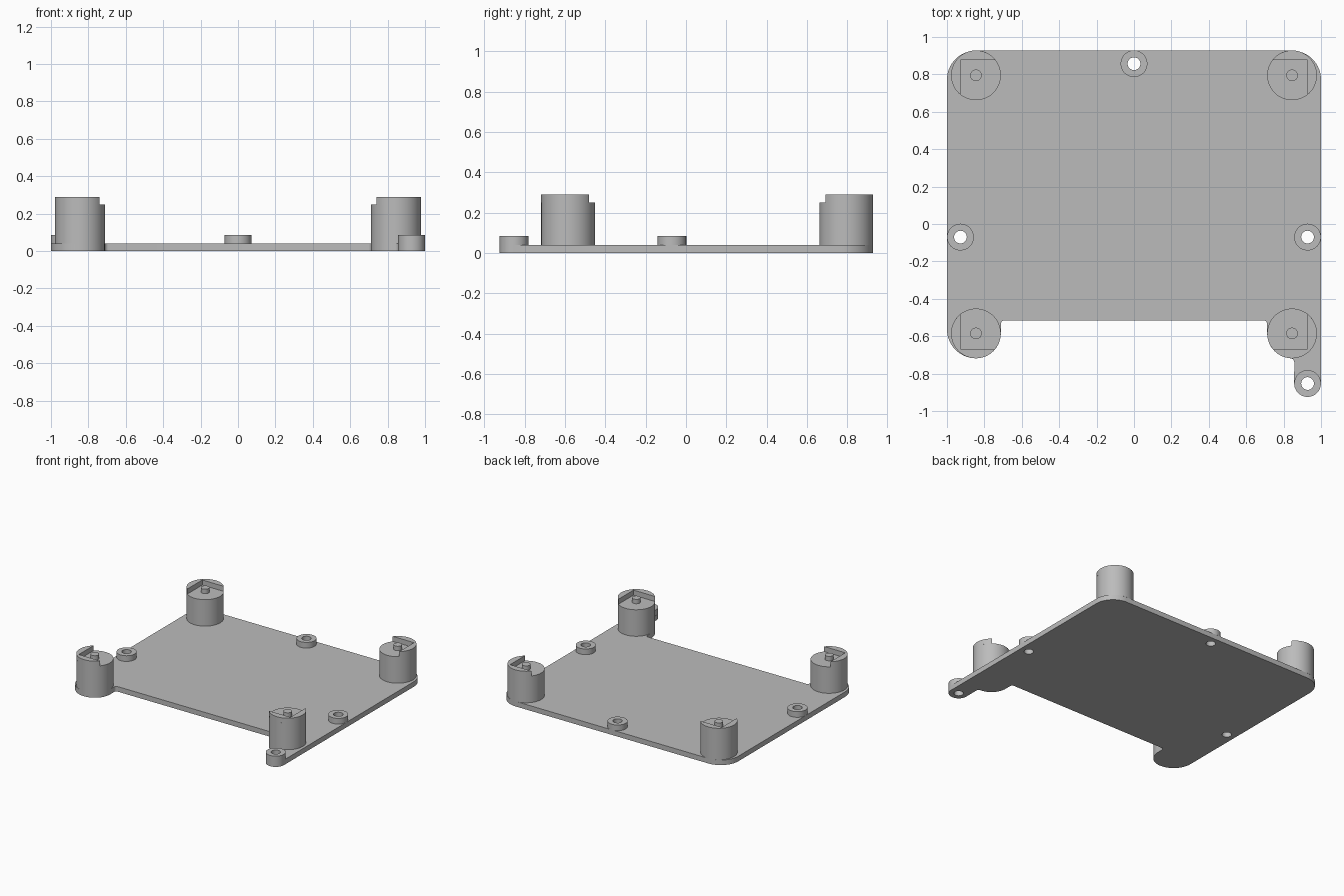
import bpy, bmesh
from math import cos, sin, acos, radians, degrees

cube = bpy.data.objects.get("Cube")
if cube:
    bpy.data.objects.remove(cube, do_unlink=True)

grey = bpy.data.materials.new("plain_grey")
grey.use_nodes = True
grey.diffuse_color = (0.5, 0.5, 0.5, 1)
grey.node_tree.nodes["Principled BSDF"].inputs["Base Color"].default_value = (0.5, 0.5, 0.5, 1)

BASE, SHELF, TOP, RIM = 0.04, 0.25, 0.29, 0.085
POST_R, BOSS_R, HOLE_R, PIN_R = 0.133, 0.0715, 0.034, 0.031
POST_X, POST_YS = 0.845, (0.795, -0.585)
BOSSES = {"back": (0, 0.857), "left": (0.928, -0.07),
          "right": (-0.928, -0.07), "arm": (0.928, -0.853)}


def arc(cx, cy, r, a0, a1, steps=16):
    angles = [radians(a0 + (a1 - a0) * i / steps) for i in range(steps + 1)]
    return [(cx + r * cos(a), cy + r * sin(a)) for a in angles]


def circle(cx, cy, r, steps=48):
    return arc(cx, cy, r, 0, 360, steps)[:-1]


def slab(name, loops, z0, z1):
    """Extrude an outline, with any further loops as holes, from z0 to z1."""
    bm = bmesh.new()
    edges = []
    for loop in loops:
        verts = [bm.verts.new((x, y, z0)) for x, y in loop]
        edges += [bm.edges.new((v, verts[i - 1])) for i, v in enumerate(verts)]
    bmesh.ops.triangle_fill(bm, use_beauty=True, edges=edges, normal=(0, 0, 1))
    ext = bmesh.ops.extrude_face_region(bm, geom=bm.faces[:], use_keep_orig=True)
    top = [g for g in ext["geom"] if isinstance(g, bmesh.types.BMVert)]
    bmesh.ops.translate(bm, verts=top, vec=(0, 0, z1 - z0))
    bmesh.ops.recalc_face_normals(bm, faces=bm.faces[:])
    mesh = bpy.data.meshes.new(name)
    bm.to_mesh(mesh)
    bm.free()
    mesh.materials.append(grey)
    ob = bpy.data.objects.new(name, mesh)
    bpy.context.collection.objects.link(ob)
    bpy.ops.object.select_all(action='DESELECT')
    ob.select_set(True)
    bpy.context.view_layer.objects.active = ob
    bpy.ops.object.shade_smooth_by_angle(angle=radians(30))


# Base plate: rounded back corners, two front lobes and one front arm
front_y = POST_YS[1]
arm_x, arm_y = BOSSES["arm"]
outline = (
    arc(-0.845, 0.772, 0.155, 90, 180)
    + arc(-0.845, -0.563, 0.155, 180, 270)
    + arc(-POST_X, front_y, POST_R, 271, 360)
    + arc(-0.692, -0.535, 0.02, 180, 90, 6)
    + arc(0.692, -0.535, 0.02, 90, 0, 6)
    + arc(POST_X, front_y, POST_R, 180, 262)
    + arc(0.835, -0.74, 0.022, 90, 0, 6)
    + arc(arm_x, arm_y, BOSS_R, 180, 360, 24)
    + arc(0.845, 0.772, 0.155, 0, 90)
)
slab("base_plate", [outline] + [circle(x, y, HOLE_R) for x, y in BOSSES.values()], 0, BASE)

# Raised rings around the screw holes
for side, (x, y) in BOSSES.items():
    slab(side + "_screw_boss", [circle(x, y, BOSS_R), circle(x, y, HOLE_R)], BASE, RIM)

# Corner posts, each with an L-shaped outer wall and a locating pin
INSET = 0.083
half = degrees(acos(INSET / POST_R))
wall = arc(0, 0, POST_R, -half, 90 + half, 36) + [(INSET, INSET)]
for end, y in zip(("back", "front"), POST_YS):
    for side, sx in (("left", 1), ("right", -1)):
        sy = 1 if end == "back" else -1
        name = end + "_" + side
        x = sx * POST_X
        slab(name + "_post", [circle(x, y, POST_R)], BASE, SHELF)
        slab(name + "_corner_wall", [[(x + sx * u, y + sy * v) for u, v in wall]], SHELF, TOP)
        slab(name + "_pin", [circle(x, y, PIN_R, 32)], SHELF, TOP - 0.005)
